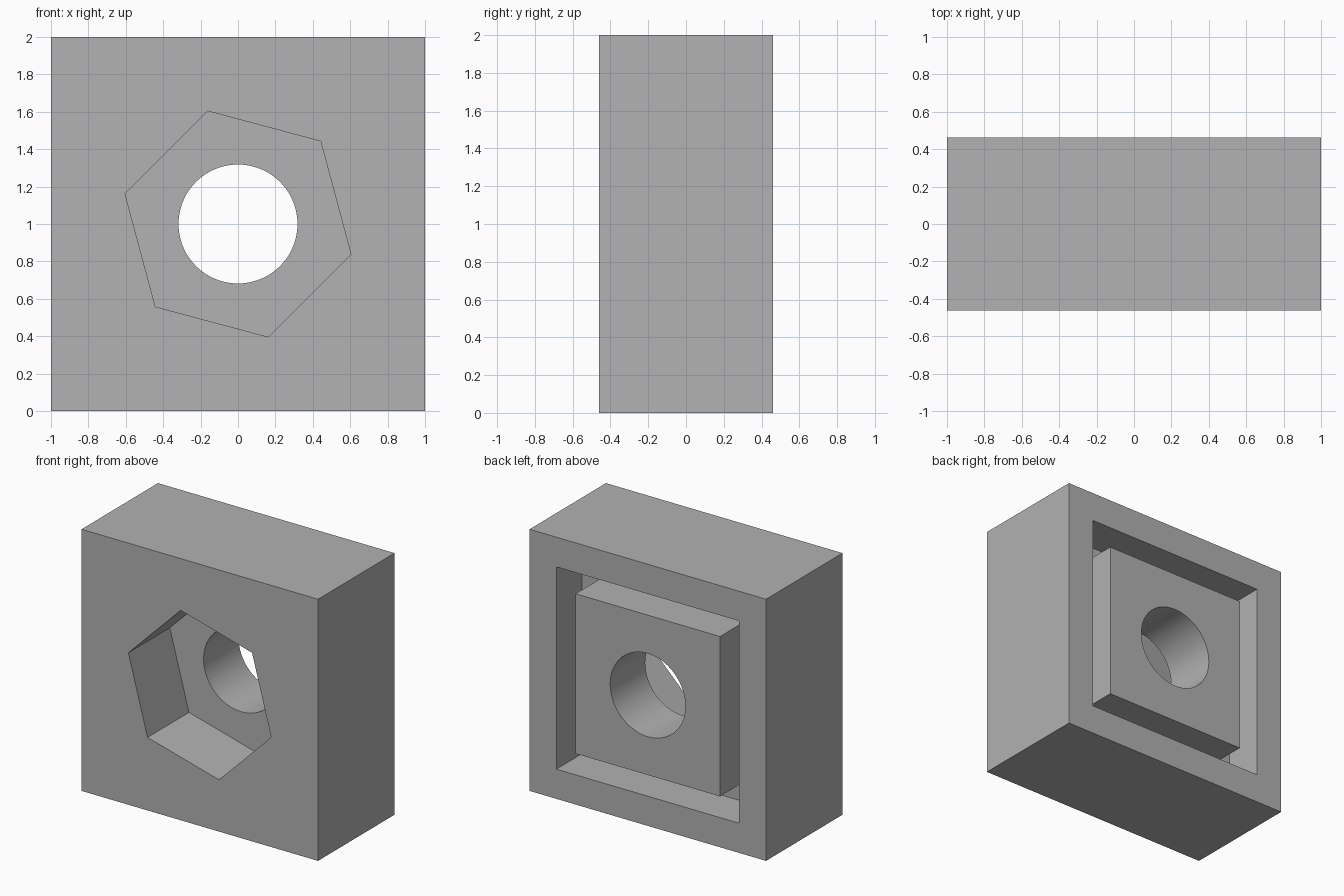
import bpy, bmesh
from math import cos, sin, radians, sqrt, tau

cube = bpy.data.objects.get("Cube")
if cube:
    bpy.data.objects.remove(cube, do_unlink=True)

HALF_DEPTH = 0.4615
CENTRE_Z = 1.0

grey = bpy.data.materials.new("plain_grey")
grey.use_nodes = True
colour = (0.445, 0.445, 0.445, 1)
grey.diffuse_color = colour
grey.node_tree.nodes["Principled BSDF"].inputs["Base Color"].default_value = colour


def prism(name, sides, radius, start, y0, y1):
    """Regular prism along y, centred on the block's axis."""
    bm = bmesh.new()
    ring = []
    for i in range(sides):
        a = radians(start) + tau * i / sides
        ring.append(bm.verts.new((radius * cos(a), y0, CENTRE_Z + radius * sin(a))))
    face = bm.faces.new(ring)
    extruded = bmesh.ops.extrude_face_region(bm, geom=[face])["geom"]
    moved = [v for v in extruded if isinstance(v, bmesh.types.BMVert)]
    bmesh.ops.translate(bm, verts=moved, vec=(0, y1 - y0, 0))
    bmesh.ops.recalc_face_normals(bm, faces=bm.faces)
    mesh = bpy.data.meshes.new(name)
    bm.to_mesh(mesh)
    bm.free()
    mesh.materials.append(grey)
    obj = bpy.data.objects.new(name, mesh)
    bpy.context.collection.objects.link(obj)
    return obj


def square(name, half, y0, y1):
    return prism(name, 4, half * sqrt(2), 45, y0, y1)


def cut(target, cutter):
    """Subtract the cutter from the target and discard it."""
    bpy.ops.object.select_all(action="DESELECT")
    bpy.context.view_layer.objects.active = target
    target.select_set(True)
    mod = target.modifiers.new("cut", "BOOLEAN")
    mod.operation = "DIFFERENCE"
    mod.solver = "EXACT"
    mod.object = cutter
    bpy.ops.object.modifier_apply(modifier=mod.name)
    bpy.data.objects.remove(cutter, do_unlink=True)


# Solid square block
block = square("socket_block", 1.0, -HALF_DEPTH, HALF_DEPTH)

# Hexagonal socket sunk into the front
cut(block, prism("hex_socket_cutter", 6, 0.625, 45, -HALF_DEPTH - 0.2, -HALF_DEPTH + 0.5))

# Square ring groove in the back, leaving a flush core
groove = square("groove_cutter", 0.773, HALF_DEPTH - 0.308, HALF_DEPTH + 0.2)
cut(groove, square("core_cutter", 0.611, 0, 1))
cut(block, groove)

# Round bore right through
cut(block, prism("bore_cutter", 96, 0.318, 0, -1, 1))

bpy.ops.object.shade_smooth_by_angle(angle=radians(30))
